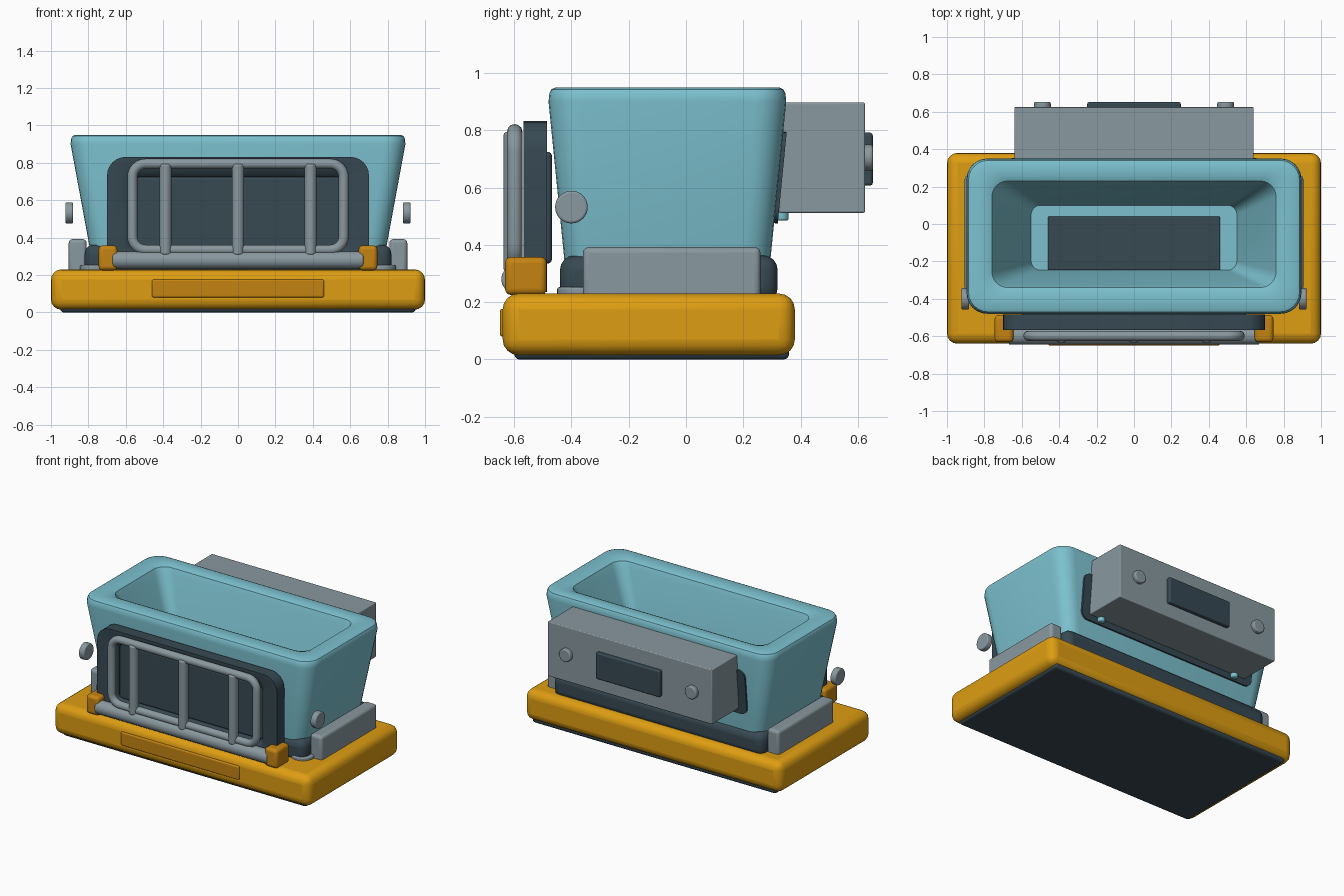
import bpy, bmesh, math
from mathutils import Matrix, Vector

if "Cube" in bpy.data.objects:
    bpy.data.objects.remove(bpy.data.objects["Cube"])


def material(name, rgb):
    m = bpy.data.materials.new(name)
    m.diffuse_color = (*rgb, 1)
    m.use_nodes = True
    m.node_tree.nodes["Principled BSDF"].inputs["Base Color"].default_value = m.diffuse_color
    return m


YELLOW = material("yellow", (0.73, 0.34, 0.006))
ORANGE = material("orange", (0.56, 0.23, 0.006))
TEAL = material("teal", (0.20, 0.53, 0.62))
GREY = material("grey", (0.25, 0.315, 0.345))
DARK = material("dark slate", (0.038, 0.066, 0.086))


def finish(name, bm, mat, bevel=0, segments=4, angle=35):
    bmesh.ops.recalc_face_normals(bm, faces=bm.faces)
    me = bpy.data.meshes.new(name)
    bm.to_mesh(me)
    bm.free()
    ob = bpy.data.objects.new(name, me)
    bpy.context.collection.objects.link(ob)
    me.materials.append(mat)
    if bevel:
        mod = ob.modifiers.new("bevel", 'BEVEL')
        mod.width, mod.segments = bevel, segments
        mod.limit_method, mod.angle_limit = 'ANGLE', math.radians(40)
    bpy.ops.object.select_all(action='DESELECT')
    ob.select_set(True)
    bpy.context.view_layer.objects.active = ob
    bpy.ops.object.shade_smooth_by_angle(angle=math.radians(angle))
    return ob


def box(name, x, y, z, mat, bevel=0.01):
    bm = bmesh.new()
    lo, hi = Vector((x[0], y[0], z[0])), Vector((x[1], y[1], z[1]))
    bmesh.ops.create_cube(bm, size=1, matrix=Matrix.Translation((lo + hi) / 2)
                          @ Matrix.Diagonal((*(hi - lo), 1)))
    return finish(name, bm, mat, bevel)


def rod(name, centre, radius, length, axis, mat, bevel=0.008):
    turn = {'X': Matrix.Rotation(math.pi / 2, 4, 'Y'),
            'Y': Matrix.Rotation(math.pi / 2, 4, 'X'), 'Z': Matrix()}[axis]
    bm = bmesh.new()
    bmesh.ops.create_cone(bm, cap_ends=True, segments=32, radius1=radius, radius2=radius,
                          depth=length, matrix=Matrix.Translation(centre) @ turn)
    return finish(name, bm, mat, bevel, 3)


def rounded(hx, y0, y1, r, n=6):
    """Outline of a rounded rectangle."""
    pts = []
    for k, (cx, cy) in enumerate(((hx - r, y1 - r), (r - hx, y1 - r),
                                  (r - hx, y0 + r), (hx - r, y0 + r))):
        for i in range(n + 1):
            a = math.pi / 2 * (k + i / n)
            pts.append((cx + r * math.cos(a), cy + r * math.sin(a)))
    return pts


def loft(name, rings, mat, matrix=Matrix(), closed=False):
    """Skin through rings of (half width, y0, y1, corner radius, height)."""
    bm = bmesh.new()
    loops = [[bm.verts.new(matrix @ Vector((px, py, z))) for px, py in rounded(hx, y0, y1, r)]
             for hx, y0, y1, r, z in rings]
    pairs = list(zip(loops, loops[1:]))
    if closed:
        pairs.append((loops[-1], loops[0]))
    else:
        bm.faces.new(loops[0])
        bm.faces.new(loops[-1])
    for a, b in pairs:
        for i in range(len(a)):
            j = (i + 1) % len(a)
            bm.faces.new((a[i], a[j], b[j], b[i]))
    return finish(name, bm, mat)


UPRIGHT = Matrix.Rotation(math.pi / 2, 4, 'X')  # local y -> z, local z -> -y

# Base
box("base", (-1, 1), (-0.64, 0.38), (0.015, 0.23), YELLOW, 0.055)
box("base_underside", (-0.95, 0.95), (-0.60, 0.36), (0, 0.06), DARK, 0.02)
box("base_front_plate", (-0.46, 0.46), (-0.65, -0.60), (0.08, 0.177), ORANGE, 0.01)
box("skirt", (-0.82, 0.82), (-0.44, 0.32), (0.20, 0.363), DARK, 0.05)

# Hollow tapered tub
loft("tub", [(0.775, -0.415, 0.285, 0.09, 0.25),
             (0.895, -0.480, 0.350, 0.11, 0.90),
             (0.892, -0.477, 0.347, 0.11, 0.93),
             (0.885, -0.470, 0.340, 0.105, 0.943),
             (0.870, -0.455, 0.325, 0.10, 0.95),
             (0.790, -0.365, 0.255, 0.09, 0.95),
             (0.760, -0.340, 0.230, 0.085, 0.938),
             (0.740, -0.325, 0.215, 0.08, 0.90),
             (0.550, -0.247, 0.100, 0.05, 0.42)], TEAL)
box("tub_floor_plate", (-0.46, 0.46), (-0.247, 0.04), (0.405, 0.428), DARK, 0.006)

# Front frame with sloped opening and inner panel
loft("front_frame", [(0.70, 0.235, 0.832, 0.10, 0.485),
                     (0.70, 0.235, 0.832, 0.10, 0.568),
                     (0.61, 0.295, 0.790, 0.06, 0.568),
                     (0.58, 0.320, 0.750, 0.05, 0.553),
                     (0.56, 0.335, 0.725, 0.04, 0.525),
                     (0.56, 0.335, 0.725, 0.04, 0.485)], DARK, UPRIGHT, True)
box("front_panel", (-0.60, 0.60), (-0.515, -0.468), (0.335, 0.725), DARK, 0.015)

# Guard rail loop, bent from a tube
curve = bpy.data.curves.new("guard_path", 'CURVE')
curve.dimensions = '3D'
curve.bevel_depth, curve.bevel_resolution = 0.027, 4
path = rounded(0.565, 0.335, 0.795, 0.07)
spline = curve.splines.new('POLY')
spline.points.add(len(path) - 1)
for p, (px, pz) in zip(spline.points, path):
    p.co = (px, -0.598, pz, 1)
spline.use_cyclic_u = True
curve.materials.append(GREY)
guard = bpy.data.objects.new("guard_loop", curve)
bpy.context.collection.objects.link(guard)
bpy.ops.object.select_all(action='DESELECT')
guard.select_set(True)
bpy.context.view_layer.objects.active = guard
bpy.ops.object.convert(target='MESH')
bpy.ops.object.shade_smooth_by_angle(angle=math.radians(40))

for x in (-0.388, 0, 0.388):
    rod("guard_bar", (x, -0.605, 0.55), 0.032, 0.49, 'Z', GREY, 0.012)
rod("bumper_bar", (0, -0.598, 0.28), 0.047, 1.34, 'X', GREY)

# Mirrored side details
for s in (-1, 1):
    def span(a, b):
        return tuple(sorted((s * a, s * b)))
    box("corner_lamp", span(0.645, 0.745), (-0.632, -0.486), (0.225, 0.358), ORANGE, 0.022)
    box("side_box", span(0.81, 0.905), (-0.36, 0.26), (0.21, 0.392), GREY, 0.02)
    rod("side_knob", (s * 0.902, -0.40, 0.532), 0.057, 0.042, 'X', GREY)
    rod("corner_foot", (s * 0.765, -0.37, 0.235), 0.08, 0.035, 'Z', GREY)
    rod("rear_knob", (s * 0.49, 0.632, 0.705), 0.045, 0.042, 'Y', GREY)
    rod("rear_mount", (s * 0.55, 0.333, 0.53), 0.025, 0.09, 'Z', TEAL)

# Rear unit and its backing plate lying against the sloped wall
box("rear_unit", (-0.64, 0.64), (0.325, 0.625), (0.512, 0.897), GREY, 0.006)
box("rear_unit_panel", (-0.25, 0.25), (0.60, 0.652), (0.607, 0.792), DARK, 0.01)
tilt = Matrix.Translation((0, 0.324, 0.635)) @ Matrix.Rotation(-0.098, 4, 'X') @ UPRIGHT
loft("rear_backing_plate", [(0.70, -0.16, 0.16, 0.05, 0.01),
                            (0.70, -0.16, 0.16, 0.05, -0.012)], DARK, tilt)
